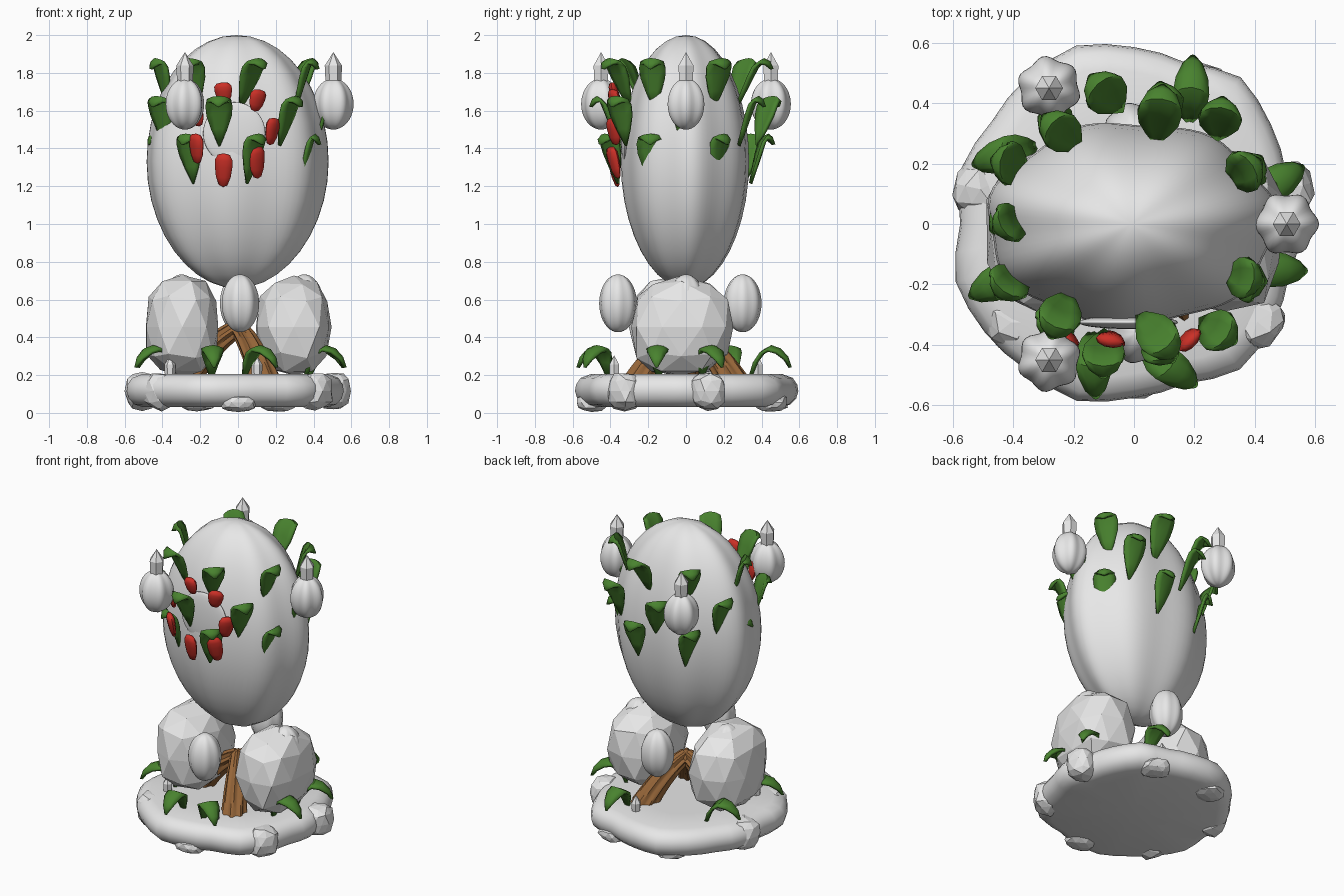
import bpy, bmesh, math, random
from math import sin, cos, pi, tau, radians
from mathutils import Vector

random.seed(4)
cube = bpy.data.objects.get("Cube")
if cube:
    bpy.data.objects.remove(cube, do_unlink=True)


def material(name, rgb):
    m = bpy.data.materials.new(name)
    m.use_nodes = True
    m.diffuse_color = (*rgb, 1)
    m.node_tree.nodes["Principled BSDF"].inputs["Base Color"].default_value = (*rgb, 1)
    return m


STONE = material("pale stone", (0.8, 0.8, 0.8))
LEAF = material("leaf green", (0.066, 0.225, 0.028))
PETAL = material("petal red", (0.6, 0.029, 0.02))
WOOD = material("wood brown", (0.3, 0.13, 0.04))


def finish(bm, name, mat, loc=(0, 0, 0), turn=0, smooth=None):
    bmesh.ops.remove_doubles(bm, verts=bm.verts, dist=1e-5)
    bmesh.ops.recalc_face_normals(bm, faces=bm.faces)
    me = bpy.data.meshes.new(name)
    bm.to_mesh(me)
    bm.free()
    me.materials.append(mat)
    ob = bpy.data.objects.new(name, me)
    ob.location = loc
    ob.rotation_euler.z = turn
    bpy.context.collection.objects.link(ob)
    if smooth:
        bpy.ops.object.select_all(action='DESELECT')
        ob.select_set(True)
        bpy.context.view_layer.objects.active = ob
        bpy.ops.object.shade_smooth_by_angle(angle=radians(smooth))
    return ob


def skin(bm, rings, closed=True):
    """Bridge rows of points into quads."""
    rows = [[bm.verts.new(p) for p in ring] for ring in rings]
    for a, b in zip(rows, rows[1:]):
        n = len(a)
        for i in range(n if closed else n - 1):
            j = (i + 1) % n
            bm.faces.new((a[i], a[j], b[j], b[i]))


def lathe(name, mat, profile, sides, outline, loc=(0, 0, 0), smooth=None):
    """Sweep (scale, z) pairs around an outline given as a function of angle."""
    bm = bmesh.new()
    angles = [tau * i / sides for i in range(sides)]
    skin(bm, [[(s * outline(a)[0], s * outline(a)[1], z) for a in angles] for s, z in profile])
    return finish(bm, name, mat, loc, 0, smooth)


def blob(name, loc, rx, ry, rz, lobes, depth, phase=0.0, sides=42, mat=STONE, taper=0.0):
    """Ovoid with soft vertical ribs, optionally narrowed towards the bottom."""
    prof = []
    for i in range(21):
        z = cos(pi * i / 20)
        prof.append((sin(pi * i / 20) * (1 - taper * min(z, 0) ** 2), rz * z))

    def outline(a):
        k = 1 + depth * cos(lobes * a + phase)
        return rx * k * cos(a), ry * k * sin(a)
    return lathe(name, mat, prof, sides, outline, loc, 60)


def crystal(name, loc, r, h):
    prof = [(0, 0), (0.88 * r, 0), (r, 0.6 * h), (0, h)]
    return lathe(name, STONE, prof, 6, lambda a: (cos(a), sin(a)), loc)


def rock(name, loc, size, rough, turn=0):
    """Faceted boulder, squared off a little."""
    bm = bmesh.new()
    bmesh.ops.create_icosphere(bm, subdivisions=2, radius=1)
    for v in bm.verts:
        k = 1 + random.uniform(-rough, rough)
        v.co = Vector([math.copysign(abs(c) ** 0.8, c) * k * s for c, s in zip(v.co, size)])
    return finish(bm, name, STONE, loc, turn)


def leaf(name, angle, twist, path, width):
    """Arched leaf pointing outwards, twisted about its crown; path holds (radius, z, width share)."""
    bm = bmesh.new()
    pivot = path[3][0]
    rows = []
    for r, z, w in path:
        r -= pivot
        rows.append([(r - 0.014 * w, -w * width, z - 0.012 * w), (r, -w * width / 2, z),
                     (r + 0.006 * w, 0, z + 0.005 * w), (r, w * width / 2, z),
                     (r - 0.014 * w, w * width, z - 0.012 * w)])
    skin(bm, rows, closed=False)
    ob = finish(bm, name, LEAF, (pivot * cos(angle), pivot * sin(angle), 0), angle + twist, 40)
    mod = ob.modifiers.new("thickness", 'SOLIDIFY')
    mod.thickness = 0.018
    mod.offset = 0
    return ob


# Uneven rounded base slab
RADII = [.56, .53, .56, .6, .56, .585, .62, .6, .58, .6,
         .575, .62, .61, .6, .615, .575, .555, .595, .57, .54]


def base_outline(a):
    t = a / tau * len(RADII)
    i = int(t) % len(RADII)
    f = t - int(t)
    r = RADII[i] * (1 - f) + RADII[(i + 1) % len(RADII)] * f
    return r * cos(a), r * sin(a)


lathe("base_slab", STONE,
      [(0, .2), (.5, .205), (.86, .205), (.95, .185), (.99, .15), (1, .115),
       (.98, .075), (.93, .045), (.85, .03), (0, .03)], 40, base_outline, smooth=60)

STEP = tau / 7
for i in range(7):
    # Small rocks around the rim of the base, some tucked underneath
    a = radians(13) + i * STEP
    r, z, h = (0.5, 0.055, 0.048) if i in (1, 2, 5) else (0.52, 0.115, 0.1)
    rock(f"rim_rock_{i + 1}", (r * cos(a), r * sin(a), z), (0.085, 0.095, h), 0.08, a)

# Pair of boulders
for side, x in (("right", -0.295), ("left", 0.295)):
    rock(f"boulder_{side}", (x, -0.025, 0.455), (0.2, 0.27, 0.265), 0.045)

# Smooth ovoids between and on the boulders
for i, (x, y) in enumerate([(0.01, -0.36), (0.35, 0), (0, 0.3), (-0.3, 0)]):
    blob(f"lower_ovoid_{i + 1}", (x, y, 0.58), 0.098, 0.098, 0.153, 7, 0.04)

# Three ribbed log legs meeting at a knot
for i in range(3):
    a = pi / 3 + i * tau / 3
    bm = bmesh.new()
    rings = []
    for j in range(9):
        t = j / 8
        r, z = 0.3 * t, 0.45 - 0.16 * t - 0.14 * t * t
        slope = Vector((0.3, 0, -0.16 - 0.28 * t)).normalized()
        up = Vector((-slope.z, 0, slope.x))
        ring = []
        for k in range(32):
            b = tau * k / 32
            rad = (0.042 + 0.034 * t) * (1 + 0.12 * cos(8 * b + t))
            ring.append(Vector((r, 0, z)) + up * rad * cos(b) + Vector((0, rad * sin(b), 0)))
        rings.append(ring)
    skin(bm, rings)
    bmesh.ops.holes_fill(bm, edges=bm.edges)
    finish(bm, f"log_leg_{i + 1}", WOOD, turn=a, smooth=50)
blob("log_knot", (0, 0, 0.44), 0.05, 0.05, 0.045, 6, 0.1, mat=WOOD)

# Little crystals on the base
for i, (x, y) in enumerate([(0.1, -0.38), (0.1, 0.38), (-0.36, -0.22)]):
    crystal(f"ground_crystal_{i + 1}", (x, y, 0.18), 0.03, 0.125)

# Large ribbed egg body and the round plate on its front
blob("egg_body", (-0.008, 0, 1.33), 0.476, 0.336, 0.67, 7, 0.03, radians(-50), 70, taper=0.04)
blob("front_plate", (-0.02, -0.325, 1.48), 0.165, 0.022, 0.165, 7, 0.0)

# Hanging ovoids topped by crystals
for i, a in enumerate((0, radians(122), radians(238))):
    r = 0.505 if i == 0 else 0.53
    x, y = r * cos(a), r * sin(a)
    blob(f"upper_ovoid_{i + 1}", (x, y, 1.635), 0.1, 0.1, 0.135, 6, 0.07, a)
    crystal(f"upper_crystal_{i + 1}", (x, y, 1.73), 0.046, 0.18)

# Three tiers of leaves around the egg: top height, foot radius, extra foot radius at the sides, tip radius, offset
TIERS = [(1.865, .27, .09, .455, 0), (1.665, .36, .05, .505, .5), (1.465, .35, .03, .465, 0)]
for tier, (top, foot, extra, tip, shift) in enumerate(TIERS):
    for i in range(7):
        a = pi + (i + shift) * STEP
        inner = foot + extra * cos(a) ** 2
        d = tip - inner
        path = [(inner, top - .25, 0.03), (inner + .25 * d, top - .16, .55), (inner + .47 * d, top - .08, .92),
                (inner + .63 * d, top - .025, 1), (inner + .8 * d, top, .9),
                (inner + .95 * d, top - .012, .6), (tip + .01, top - .045, .05)]
        leaf(f"egg_leaf_{tier + 1}_{i + 1}", a, random.uniform(.1, .55), path, random.uniform(.066, .074))

# Arched leaves on the base: bearing and twist in degrees
ground = [(.38, .19, .15), (.41, .27, .6), (.45, .325, .95), (.485, .345, 1), (.53, .33, .85), (.57, .29, .5), (.59, .24, .05)]
for i, (deg, twist) in enumerate([(-76, 40), (-18, 15), (16, 15), (67, 20), (152, 45), (203, 5), (254, 20)]):
    leaf(f"base_leaf_{i + 1}", radians(deg), radians(twist), ground, 0.058)

# Ring of petals around the front plate
for i in range(7):
    a = i * STEP
    h = 0.074 - 0.018 * sin(a)
    prof = [(0.03, -h), (.5, -.88 * h), (.85, -.4 * h), (1, .2 * h), (1, .6 * h), (.7, .9 * h), (0, h)]
    ob = lathe(f"petal_{i + 1}", PETAL, prof, 10, lambda t: (.047 * cos(t), .023 * sin(t)),
               (-0.03 + 0.21 * cos(a), -0.38, 1.49 + 0.21 * sin(a)), 50)
    ob.rotation_euler = (0.2, 0.15 * sin(2 * a), 0.8 * cos(a))
